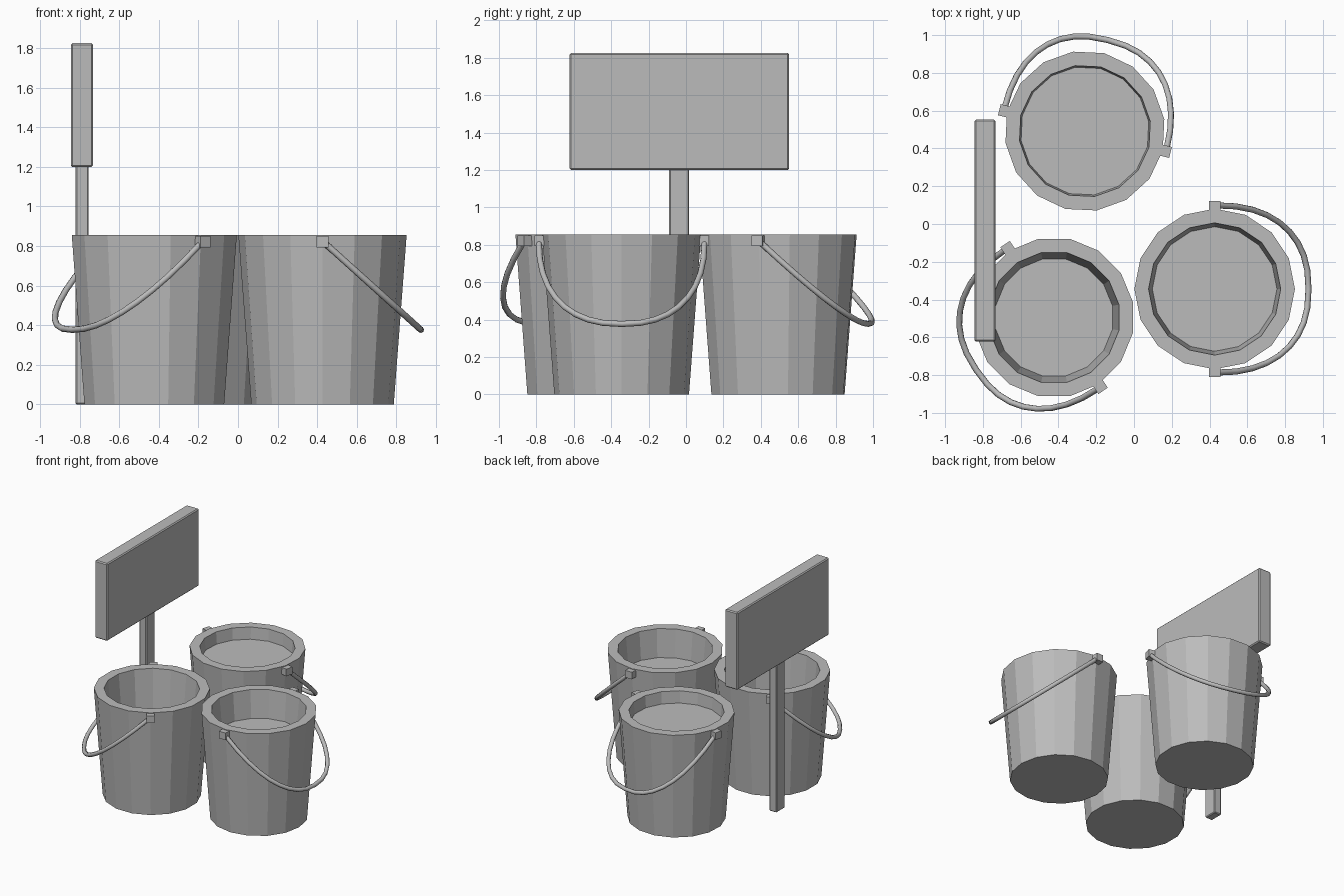
import bpy, bmesh, math
from mathutils import Matrix, Vector

if "Cube" in bpy.data.objects:
    bpy.data.objects.remove(bpy.data.objects["Cube"])

grey = bpy.data.materials.new("plain grey")
grey.diffuse_color = (0.5, 0.5, 0.5, 1)
grey.use_nodes = True
grey.node_tree.nodes["Principled BSDF"].inputs["Base Color"].default_value = grey.diffuse_color


def finish(name, bm, recalc=True):
    if recalc:
        bmesh.ops.recalc_face_normals(bm, faces=bm.faces)
    me = bpy.data.meshes.new(name)
    bm.to_mesh(me)
    bm.free()
    me.materials.append(grey)
    ob = bpy.data.objects.new(name, me)
    bpy.context.collection.objects.link(ob)
    return ob


def box(name, lo, hi, bevel=0.0, matrix=Matrix()):
    lo, hi = Vector(lo), Vector(hi)
    bm = bmesh.new()
    bmesh.ops.create_cube(bm, size=1)
    for v in bm.verts:
        v.co = (lo + hi) / 2 + v.co * (hi - lo)
    if bevel:
        bmesh.ops.bevel(bm, geom=bm.edges[:], offset=bevel, segments=1, affect='EDGES')
    bm.transform(matrix)
    return finish(name, bm)


def bucket_body(name, level, matrix, sides=16):
    # lathe: outer wall, rim, inner wall, closed by base and contents
    profile = [(0.36, 0), (0.425, 0.855), (0.35, 0.855),
               (0.35 - 0.09 * (0.855 - level), level)]
    bm = bmesh.new()
    rings = [[bm.verts.new((r * math.cos(math.tau * i / sides),
                            r * math.sin(math.tau * i / sides), z))
              for i in range(sides)] for r, z in profile]
    for a, b in zip(rings, rings[1:]):
        for i in range(sides):
            j = (i + 1) % sides
            bm.faces.new((a[i], a[j], b[j], b[i]))
    bm.faces.new(rings[0][::-1])
    bm.faces.new(rings[-1])
    bm.transform(matrix)
    return finish(name, bm)


def bucket_handle(name, matrix, steps=18, sides=8, radius=0.016):
    # round rod swept along a hanging U from hinge to hinge
    path = []
    for i in range(steps + 1):
        t = math.pi * i / steps
        c, s = math.cos(t), max(math.sin(t), 0) ** 0.85
        path.append(Vector((0.497 * s, math.copysign(abs(c) ** 0.85, c) * 0.443,
                            0.825 - 0.448 * s)))
    normal = Vector((0.448, 0, 0.497)).normalized()
    bm = bmesh.new()
    rings = []
    for i, p in enumerate(path):
        tan = (path[min(i + 1, steps)] - path[max(i - 1, 0)]).normalized()
        side = tan.cross(normal)
        rings.append([bm.verts.new(p + radius * (side * math.cos(math.tau * k / sides)
                                                 + normal * math.sin(math.tau * k / sides)))
                      for k in range(sides)])
    for a, b in zip(rings, rings[1:]):
        for k in range(sides):
            m = (k + 1) % sides
            bm.faces.new((a[k], a[m], b[m], b[k])).smooth = True
    bm.faces.new(rings[0])
    bm.faces.new(rings[-1])
    bm.transform(matrix)
    return finish(name, bm)


# three buckets: name, centre, direction the handle hangs, contents height
for label, x, y, angle, level in [("right", 0.427, -0.344, 0, 0.63),
                                  ("left", -0.423, -0.495, 213.75, 0.47),
                                  ("back", -0.26, 0.492, 76, 0.76)]:
    m = Matrix.Translation((x, y, 0)) @ Matrix.Rotation(math.radians(angle), 4, 'Z')
    bucket_body(label + "_bucket", level, m)
    bucket_handle(label + "_handle", m)
    for s, end in ((1, "a"), (-1, "b")):
        box(f"{label}_hinge_{end}", (-0.03, s * 0.43 - 0.037, 0.793),
            (0.03, s * 0.43 + 0.037, 0.85), matrix=m)

# sign on a post
box("sign_post", (-0.82, -0.09, 0.0), (-0.755, 0.017, 1.21), 0.006)
box("sign_board", (-0.845, -0.622, 1.2), (-0.733, 0.552, 1.825), 0.008)
